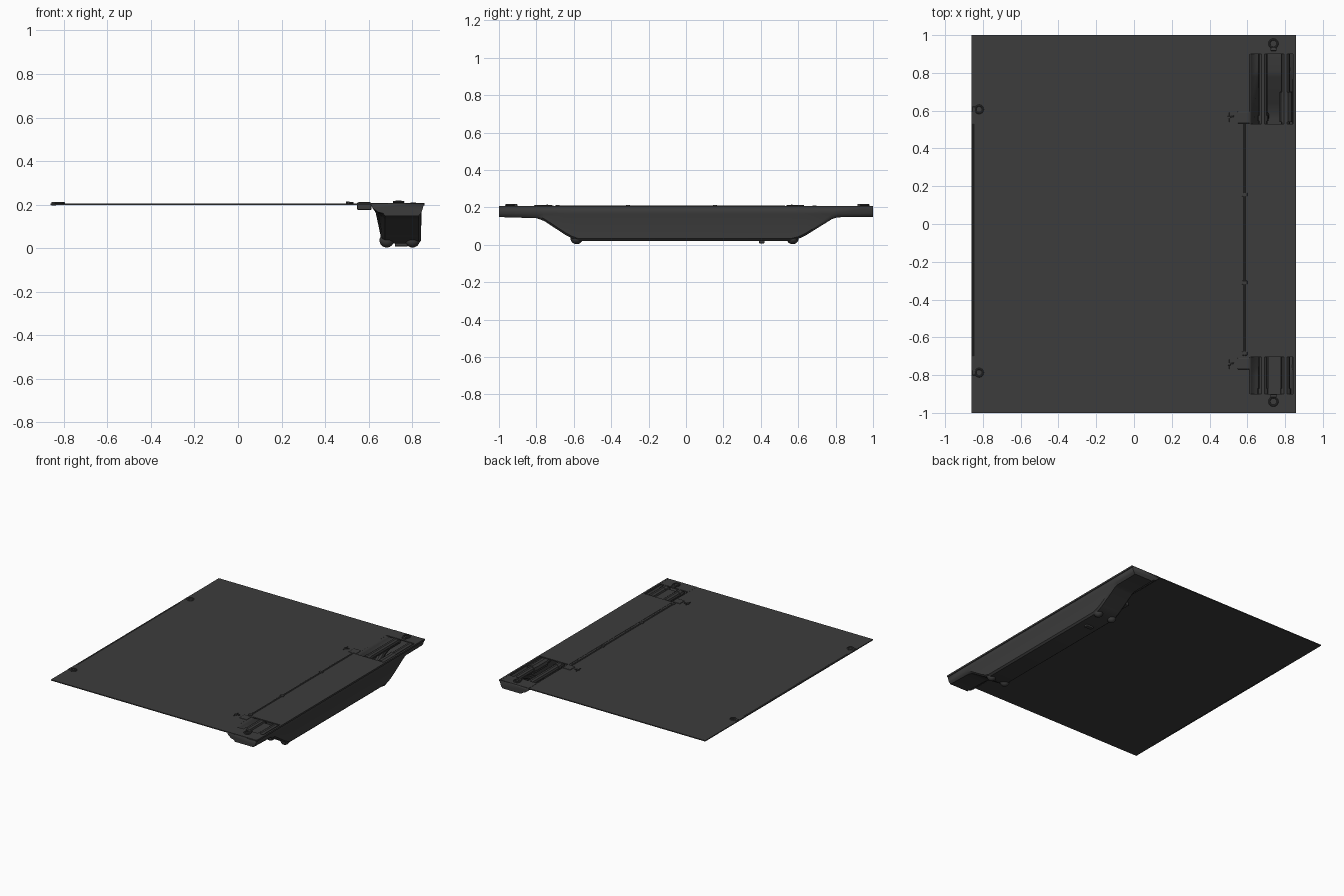
import bpy, bmesh, math
from mathutils import Vector

if "Cube" in bpy.data.objects:
    bpy.data.objects.remove(bpy.data.objects["Cube"])

dark = bpy.data.materials.new("dark_grey")
dark.diffuse_color = (0.045, 0.045, 0.045, 1)
dark.use_nodes = True
dark.node_tree.nodes["Principled BSDF"].inputs["Base Color"].default_value = dark.diffuse_color

def finish(ob, smooth=False):
    ob.data.materials.append(dark)
    if smooth:
        bpy.ops.object.select_all(action='DESELECT')
        ob.select_set(True)
        bpy.context.view_layer.objects.active = ob
        bpy.ops.object.shade_smooth_by_angle(angle=math.radians(35))
    return ob

def box(name, x0, x1, y0, y1, z0, z1, bevel=0):
    bpy.ops.mesh.primitive_cube_add(size=1, location=((x0+x1)/2, (y0+y1)/2, (z0+z1)/2))
    ob = bpy.context.object
    ob.name = name
    ob.scale = (x1-x0, y1-y0, z1-z0)
    bpy.ops.object.transform_apply(location=False, rotation=False)
    if bevel:
        m = ob.modifiers.new("Bevel", 'BEVEL')
        m.width, m.segments = bevel, 2
    return finish(ob)

def pipe(name, pts, r, cyclic=False):
    cu = bpy.data.curves.new(name, 'CURVE')
    cu.dimensions = '3D'
    cu.bevel_depth, cu.bevel_resolution, cu.use_fill_caps = r, 3, True
    sp = cu.splines.new('POLY')
    sp.points.add(len(pts)-1)
    for p, c in zip(sp.points, pts):
        p.co = (*c, 1)
    sp.use_cyclic_u = cyclic
    ob = bpy.data.objects.new(name, cu)
    bpy.context.collection.objects.link(ob)
    bpy.ops.object.select_all(action='DESELECT')
    ob.select_set(True)
    bpy.context.view_layer.objects.active = ob
    bpy.ops.object.convert(target='MESH')
    return finish(bpy.context.object, True)

def ring(name, x, y, z, R, r):
    pipe(name, [(x+R*math.cos(a*math.pi/8), y+R*math.sin(a*math.pi/8), z)
                for a in range(16)], r, True)

# Thin deck panel
box("deck_panel", -0.86, 0.61, -1, 1, 0.199, 0.206)

# Trough shell: an open U section lofted along the depth profile
stations = [(-1, .148), (-.8, .142), (-.76, .128), (-.645, .053), (-.61, .034), (-.575, .021),
            (.56, .021), (.60, .031), (.64, .05), (.78, .137), (.81, .147), (1, .148)]
bm = bmesh.new()
rows = []
for y, zb in stations:
    t = (.148-zb)/.127
    sec = [(.608, .205), (.617, .185), (.632+.012*(1-t), .165), (.66+.006*(1-t), zb+.012),
           (.675, zb), (.828, zb), (.84, zb+.012), (.843, .165), (.855, .205)]
    rows.append([bm.verts.new((x, y, z)) for x, z in sec])
for a, b in zip(rows, rows[1:]):
    for i in range(len(a)-1):
        bm.faces.new((a[i], a[i+1], b[i+1], b[i]))
bm.faces.new(rows[0])
bm.faces.new(rows[-1])
bmesh.ops.recalc_face_normals(bm, faces=bm.faces)
if rows[5][4].link_faces[0].normal.z > 0:
    bmesh.ops.reverse_faces(bm, faces=bm.faces)
me = bpy.data.meshes.new("trough_shell")
bm.to_mesh(me)
bm.free()
ob = bpy.data.objects.new("trough_shell", me)
bpy.context.collection.objects.link(ob)
m = ob.modifiers.new("Solidify", 'SOLIDIFY')
m.thickness, m.offset = .005, -1
finish(ob, True)

# Cover, end decks and outer rim
box("trough_cover", .605, .857, -.705, .53, .2, .208)
for n, y0, y1 in (("front", -1, -.9), ("back", .9, 1)):
    box(n+"_end_deck", .61, .855, y0, y1, .199, .207)
box("outer_rim", .843, .857, -1, 1, .195, .208)

# Two pipes that dip through the trough, with elbows at the bottom corners
for i, x in enumerate((.683, .802)):
    pipe(f"dip_pipe_{i}", [(x, -.93, .177), (x, -.8, .175), (x, -.75, .158), (x, -.6, .057),
                           (x, -.56, .048), (x, .56, .048), (x, .6, .057), (x, .75, .158),
                           (x, .8, .177), (x, .93, .177)], .024)
    pipe(f"upper_pipe_front_{i}", [(x, -.92, .18), (x, -.66, .18)], .024)
    pipe(f"upper_pipe_back_{i}", [(x, .5, .18), (x, .92, .18)], .024)
    for y in (-.585, .57):
        bpy.ops.mesh.primitive_uv_sphere_add(segments=20, ring_count=12, radius=.033,
                                             location=(x, y, .036))
        ob = bpy.context.object
        ob.name = "pipe_elbow"
        finish(ob, True)
    for y0, y1 in ((-.9, -.87), (.545, .575)):
        pipe("pipe_collar", [(x, y0, .178), (x, y1, .178)], .029)
pipe("pipe_coupling", [(.805, .54, .175), (.805, .66, .175), (.805, .70, .178)], .034)
box("bottom_drain", .72, .78, .39, .42, .008, .03, .004)
box("pipe_saddle", .71, .775, -.9, -.70, .165, .185)

# Hinge rod with clips and end brackets
pipe("hinge_rod", [(.585, -.7, .204), (.585, .53, .204)], .007)
for y in (-.685, -.31, .155):
    box("rod_clip", .572, .6, y-.01, y+.01, .196, .213, .003)
for y0, y1 in ((-.77, -.708), (.532, .597)):
    box("hinge_bracket", .547, .613, y0, y1, .175, .211, .006)

# Small latches beside the brackets
for y in (-.742, .565):
    box("latch_body", .495, .512, y-.006, y+.006, .204, .214, .002)
    pipe("latch_pin", [(.502, y-.025, .209), (.502, y+.025, .209)], .003)
    pipe("latch_arm", [(.502, y, .209), (.53, y+.006, .209)], .003)

# Lifting rings on the trough ends and along the far edge
for y, s in ((-.94, -1), (.955, 1)):
    ring("end_ring", .738, y, .212, .022, .005)
    box("ring_base", .722, .754, y-s*.03-.008, y-s*.03+.008, .205, .218, .003)
for y in (-.787, .607):
    ring("edge_ring", -.82, y, .208, .02, .005)
    box("edge_ring_base", -.857, -.835, y-.014, y+.014, .196, .212, .003)
pipe("edge_rod", [(-.852, -.7, .203), (-.852, .53, .203)], .005)
